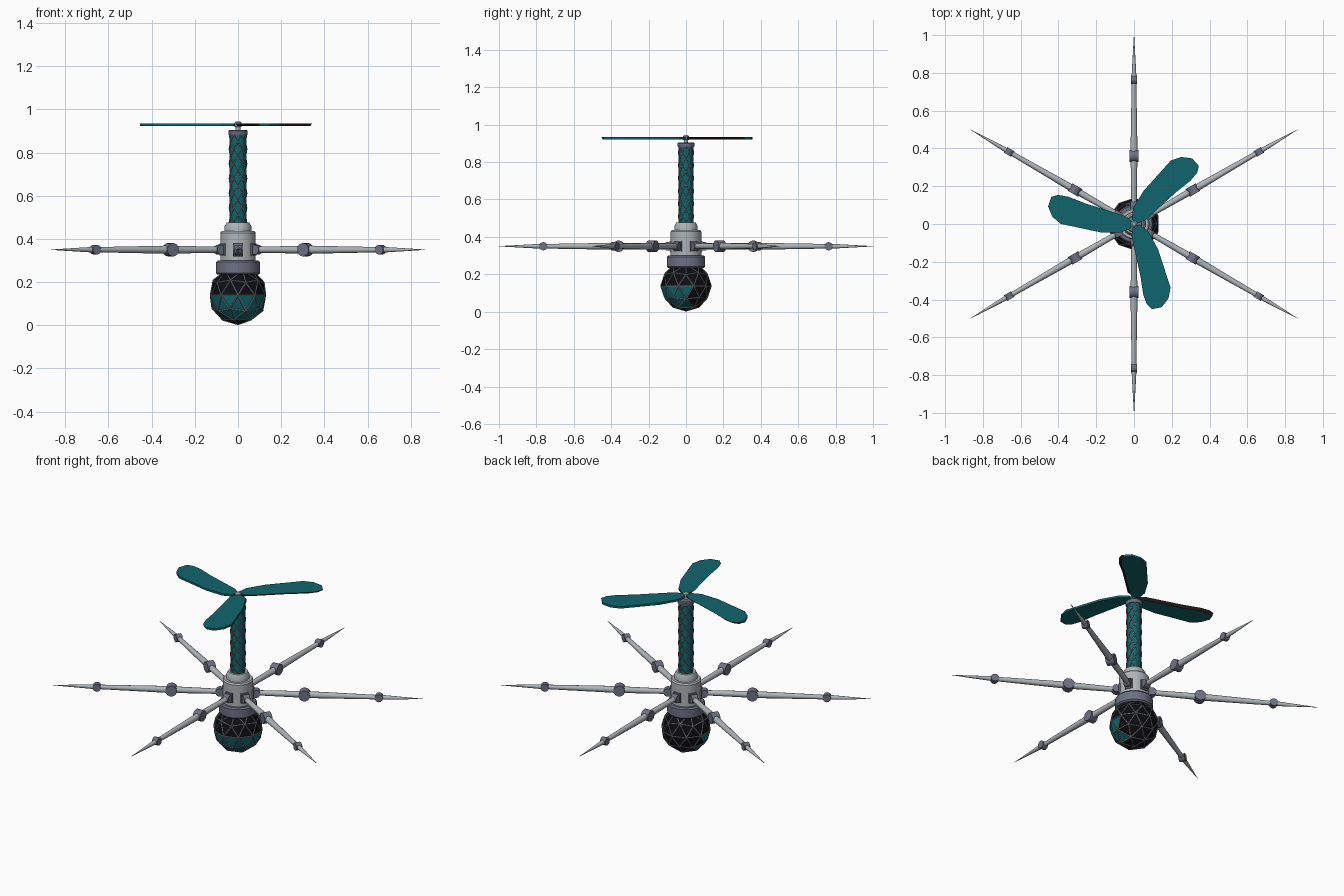
import bpy, bmesh, math
from mathutils import Vector, Matrix

cube = bpy.data.objects.get("Cube")
if cube:
    bpy.data.objects.remove(cube, do_unlink=True)


def material(name, rgb):
    m = bpy.data.materials.new(name)
    m.use_nodes = True
    m.diffuse_color = (*rgb, 1)
    m.node_tree.nodes["Principled BSDF"].inputs["Base Color"].default_value = (*rgb, 1)
    return m


TEAL = material("teal", (0.005, 0.13, 0.15))
SILVER = material("silver", (0.42, 0.46, 0.48))
SLATE = material("slate", (0.15, 0.165, 0.23))
BLACK = material("black", (0.004, 0.004, 0.006))
STRUT = material("strut grey", (0.17, 0.18, 0.2))
BROWN = material("dark brown", (0.03, 0.016, 0.013))
ROSE = material("rose grey", (0.26, 0.17, 0.17))


def finish(name, bm, *mats, smooth=True):
    bmesh.ops.recalc_face_normals(bm, faces=bm.faces)
    mesh = bpy.data.meshes.new(name)
    bm.to_mesh(mesh)
    bm.free()
    for m in mats:
        mesh.materials.append(m)
    ob = bpy.data.objects.new(name, mesh)
    bpy.context.scene.collection.objects.link(ob)
    if smooth:
        bpy.ops.object.select_all(action="DESELECT")
        ob.select_set(True)
        bpy.context.view_layer.objects.active = ob
        bpy.ops.object.shade_smooth_by_angle(angle=math.radians(35))
    return ob


def rod(bm, p, q, r1, r2, sides):
    """Add a tapered rod from p to q."""
    p, q = Vector(p), Vector(q)
    turn = (q - p).to_track_quat("Z", "Y").to_matrix().to_4x4()
    bmesh.ops.create_cone(bm, cap_ends=True, segments=sides, radius1=r1, radius2=r2,
                          depth=(q - p).length, matrix=Matrix.Translation((p + q) / 2) @ turn)


def lathe(name, profile, mat, sides=32):
    """Spin a (radius, height) profile around z and cap both ends."""
    bm = bmesh.new()
    rings = [[bm.verts.new((r * math.cos(k * math.tau / sides), r * math.sin(k * math.tau / sides), z))
              for k in range(sides)] for r, z in profile]
    for a, b in zip(rings, rings[1:]):
        for k in range(sides):
            n = (k + 1) % sides
            bm.faces.new((a[k], a[n], b[n], b[k]))
    bm.faces.new(rings[0])
    bm.faces.new(rings[-1])
    return finish(name, bm, mat)


# Faceted ball, with a teal window band around its front lower half
BALL_Z, BALL_R = 0.138, 0.134
bm = bmesh.new()
bmesh.ops.create_icosphere(bm, subdivisions=2, radius=BALL_R,
                           matrix=Matrix.Translation((0, 0, BALL_Z)))
edges = [[v.co.copy() for v in e.verts] for e in bm.edges]
for f in bm.faces:
    c = f.calc_center_median()
    h = (c.z - BALL_Z) / BALL_R
    f.material_index = int(-0.75 < h < -0.12 and c.y < 0.03)
finish("ball_panels", bm, BLACK, TEAL, smooth=False)

bm = bmesh.new()
for p, q in edges:
    rod(bm, p, q, 0.0035, 0.0035, 5)
finish("ball_struts", bm, STRUT)

# Central body
lathe("collar", [(0.095, 0.235), (0.102, 0.242), (0.102, 0.292), (0.095, 0.3)], SLATE)
lathe("body", [(0.082, 0.298), (0.082, 0.428), (0.076, 0.436)], SILVER)
lathe("neck", [(0.062, 0.434), (0.062, 0.458), (0.052, 0.476)], SILVER)
lathe("column_core", [(0.039, 0.47), (0.039, 0.885)], TEAL, 24)
lathe("column_cap", [(0.043, 0.88), (0.045, 0.884), (0.045, 0.9), (0.04, 0.905)], SLATE)
lathe("rotor_hub", [(0.012, 0.9), (0.012, 0.918), (0.017, 0.92), (0.017, 0.938), (0.01, 0.944)], SILVER, 16)

# Diamond lattice wrapped around the column
ROWS, STEP, Z0 = 12, 0.034, 0.474


def lattice_node(row, k):
    a = k * math.tau / 12
    return Vector((0.041 * math.cos(a), 0.041 * math.sin(a), Z0 + row * STEP))


for side, name, mat in ((1, "lattice_rising_left", STRUT), (-1, "lattice_rising_right", ROSE)):
    bm = bmesh.new()
    for row in range(ROWS):
        for j in range(6):
            k = 2 * j + row % 2
            rod(bm, lattice_node(row, k), lattice_node(row + 1, k + side), 0.0025, 0.0025, 5)
    finish(name, bm, mat)

# Six jointed legs radiating from the body
LEG_Z = 0.35
for i in range(6):
    a = math.radians(30 + 60 * i)
    out = Vector((math.cos(a), math.sin(a), 0))
    across = Vector((-out.y, out.x, 0))
    up = Vector((0, 0, LEG_Z))

    bm = bmesh.new()
    for d0, d1, r0, r1 in ((0.1, 0.35, 0.014, 0.018), (0.36, 0.76, 0.019, 0.012),
                           (0.76, 1.0, 0.014, 0.0008)):
        rod(bm, up + out * d0, up + out * d1, r0, r1, 12)
    finish(f"leg_segments_{i + 1}", bm, SILVER)

    bm = bmesh.new()
    for d, r, half in ((0.098, 0.023, 0.018), (0.36, 0.031, 0.023), (0.763, 0.022, 0.017)):
        mid = up + out * d
        rod(bm, mid - across * half, mid + across * half, r, r, 16)
    finish(f"leg_joints_{i + 1}", bm, SLATE)

    bm = bmesh.new()
    bmesh.ops.create_cube(bm, size=1, matrix=Matrix.Translation(up + out * 0.077)
                          @ Matrix.Rotation(a, 4, "Z") @ Matrix.Diagonal((0.02, 0.042, 0.056, 1)))
    finish(f"leg_socket_{i + 1}", bm, STRUT, smooth=False)

# Three rotor blades; the trailing edge slopes inward underneath and is brown
OUTLINE = [(0.008, -0.008), (0.055, -0.032), (0.274, -0.053), (0.37, -0.069), (0.425, -0.067),
           (0.458, -0.05), (0.464, 0.004), (0.431, 0.052), (0.38, 0.08), (0.166, 0.08),
           (0.06, 0.06), (0.013, 0.028)]
for i in range(3):
    bm = bmesh.new()
    top = [bm.verts.new((u, v, 0.934)) for u, v in OUTLINE]
    low = [bm.verts.new((u, v + (0.014 if v < -0.01 else 0), 0.922)) for u, v in OUTLINE]
    bm.faces.new(top)
    bm.faces.new(low[::-1])
    for k in range(len(top)):
        n = (k + 1) % len(top)
        f = bm.faces.new((top[k], low[k], low[n], top[n]))
        f.material_index = int(OUTLINE[k][1] < 0 and OUTLINE[n][1] < 0)
    bm.transform(Matrix.Rotation(math.radians(48 + 120 * i), 4, "Z"))
    finish(f"rotor_blade_{i + 1}", bm, TEAL, BROWN, smooth=False)
